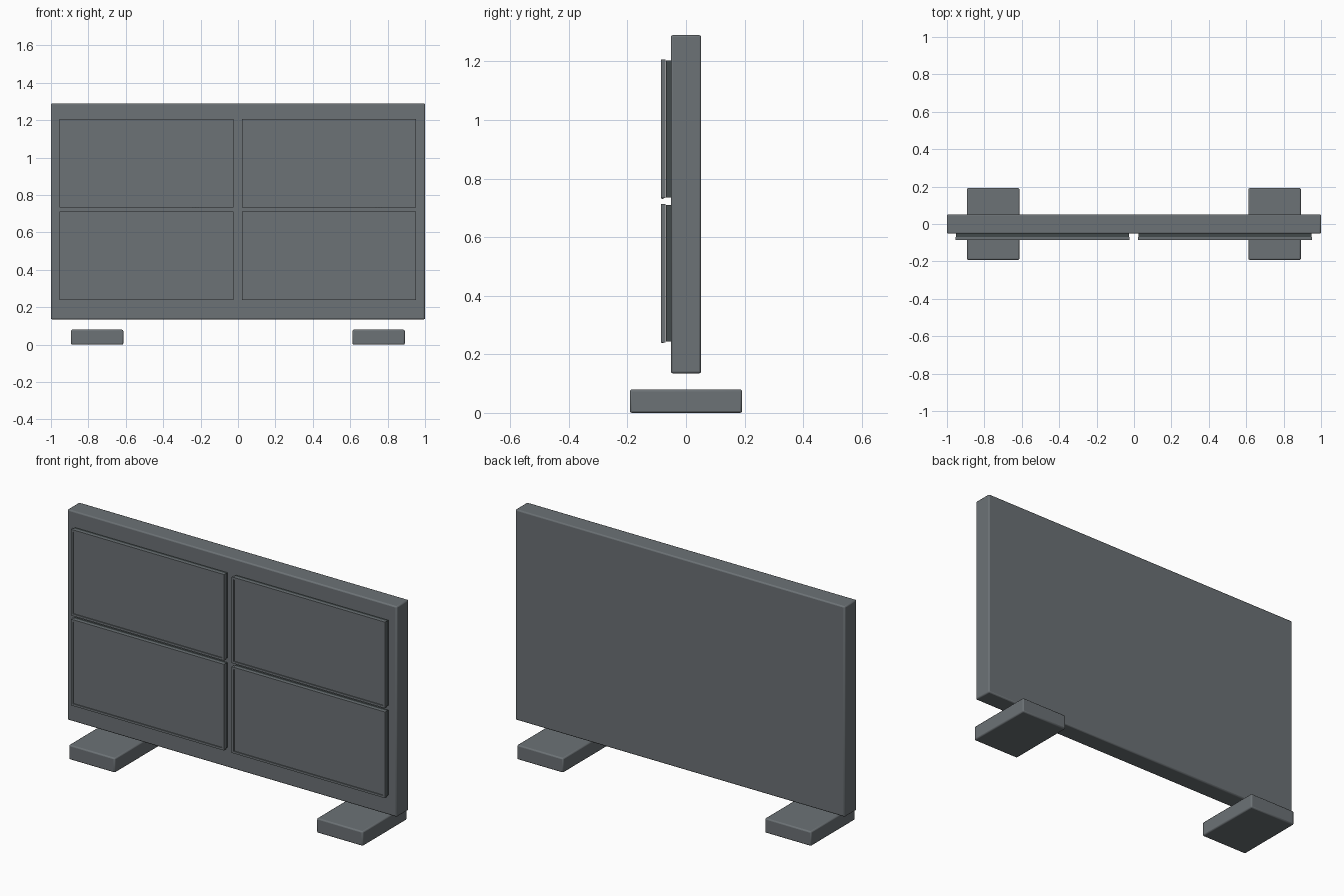
import bpy

if "Cube" in bpy.data.objects:
    bpy.data.objects.remove(bpy.data.objects["Cube"])


def material(name, rgb):
    m = bpy.data.materials.new(name)
    m.diffuse_color = (*rgb, 1.0)
    m.use_nodes = True
    m.node_tree.nodes["Principled BSDF"].inputs["Base Color"].default_value = m.diffuse_color
    return m


GREY = material("slate grey", (0.150, 0.168, 0.180))
DARK = material("dark grey", (0.055, 0.068, 0.070))


def box(name, x, y, z, mat, bevel=0.0):
    """Box from (min, max) ranges, optionally with rounded edges."""
    bpy.ops.mesh.primitive_cube_add(
        size=1, location=[(r[0] + r[1]) / 2 for r in (x, y, z)])
    o = bpy.context.object
    o.name = name
    o.scale = [r[1] - r[0] for r in (x, y, z)]
    bpy.ops.object.transform_apply(location=False, rotation=False, scale=True)
    o.data.materials.append(mat)
    if bevel:
        b = o.modifiers.new("rounded edges", "BEVEL")
        b.width = bevel
        b.segments = 2
        bpy.ops.object.shade_smooth_by_angle()
    return o


def bezel(name, x, z, front, back, rim, recess, mat):
    """Shallow tray: a raised rim around a recessed panel, open to -y."""
    def ring(d, y):
        return [(x[0] + d, y, z[0] + d), (x[1] - d, y, z[0] + d),
                (x[1] - d, y, z[1] - d), (x[0] + d, y, z[1] - d)]
    rings = [(0, back), (0, front), (rim, front), (rim, front + recess)]
    verts = [v for d, y in rings for v in ring(d, y)]
    faces = [(3, 2, 1, 0)]
    for k in range(len(rings) - 1):
        for i in range(4):
            j = (i + 1) % 4
            faces.append((4 * k + i, 4 * k + j, 4 * k + 4 + j, 4 * k + 4 + i))
    faces.append((12, 13, 14, 15))
    me = bpy.data.meshes.new(name)
    me.from_pydata(verts, [], faces)
    me.materials.append(mat)
    o = bpy.data.objects.new(name, me)
    bpy.context.collection.objects.link(o)
    return o


# Backing board
box("backing_board", (-1, 1), (-0.052, 0.052), (0.135, 1.29), GREY, 0.007)

# Feet
for side, x0 in (("left", -0.893), ("right", 0.612)):
    box(f"{side}_foot", (x0, x0 + 0.28), (-0.192, 0.192), (0, 0.08), GREY, 0.007)

# Four screens, each with a rear shell, a rimmed front and a row of buttons
for col, x0 in (("left", -0.955), ("right", 0.022)):
    for row, z0 in (("lower", 0.24), ("upper", 0.733)):
        x, z = (x0, x0 + 0.93), (z0, z0 + 0.473)
        tag = f"{row}_{col}"
        box(f"{tag}_shell", (x[0] + 0.003, x[1] - 0.003), (-0.069, -0.05),
            (z[0] + 0.003, z[1] - 0.003), DARK)
        bezel(f"{tag}_screen", x, z, -0.086, -0.070, 0.012, 0.005, GREY)
        for i in range(5):
            bx = x0 + 0.71 + i * 0.008
            box(f"{tag}_button_{i + 1}", (bx, bx + 0.004), (-0.083, -0.077),
                (z0 - 0.002, z0 + 0.002), DARK)
